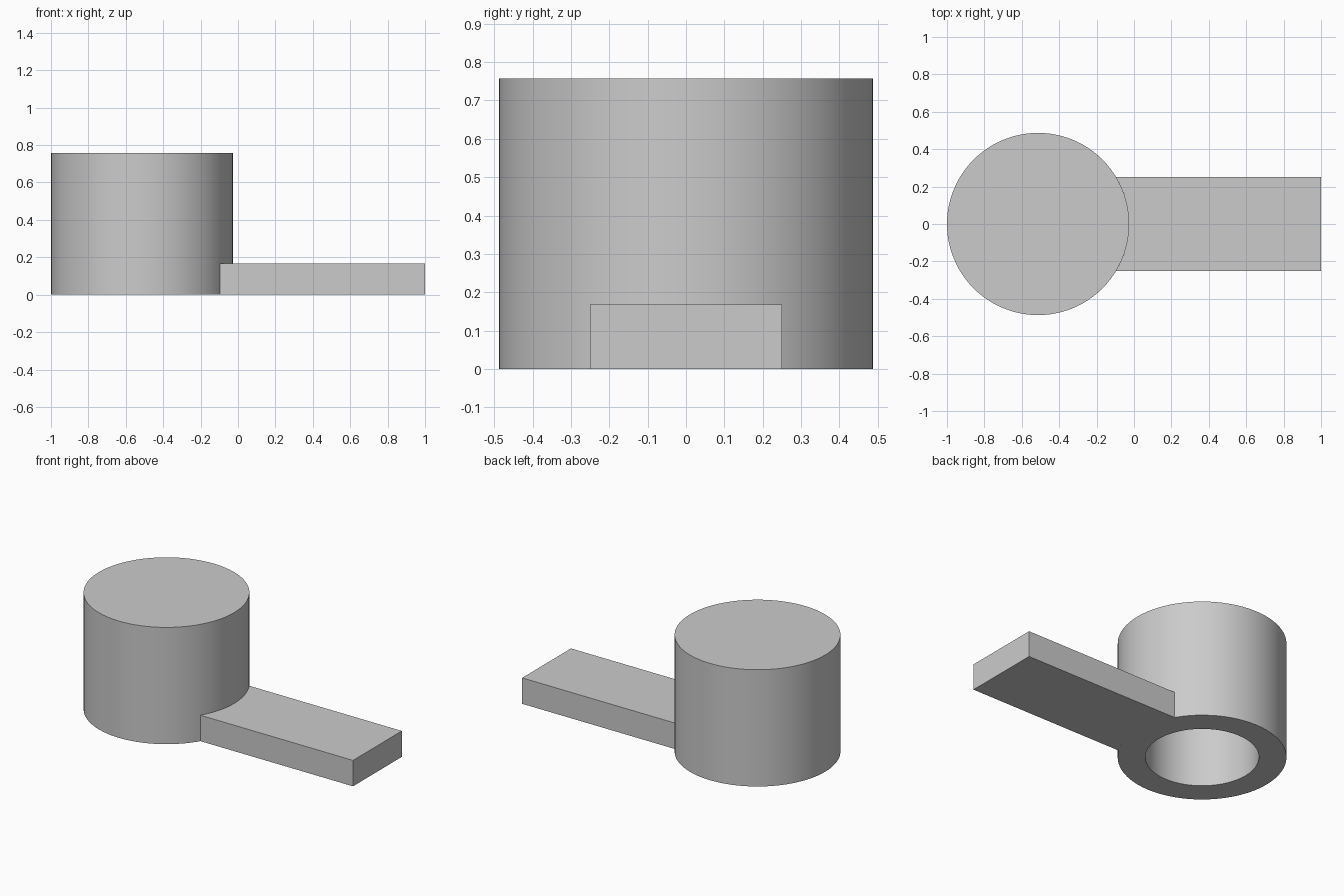
import bpy, bmesh
from math import sin, cos, asin, pi, radians

if "Cube" in bpy.data.objects:
    bpy.data.objects.remove(bpy.data.objects["Cube"], do_unlink=True)

CX, R_OUT, R_IN = -0.513, 0.487, 0.328
HEIGHT, DEPTH = 0.757, 0.6
ARM_HALF, ARM_TOP = 0.25, 0.168
SEGMENTS = 96

grey = bpy.data.materials.new("plain grey")
grey.use_nodes = True
colour = (0.6, 0.6, 0.6, 1)
grey.diffuse_color = colour
grey.node_tree.nodes["Principled BSDF"].inputs["Base Color"].default_value = colour


def finish(name, bm):
    bmesh.ops.recalc_face_normals(bm, faces=bm.faces)
    mesh = bpy.data.meshes.new(name)
    bm.to_mesh(mesh)
    bm.free()
    mesh.materials.append(grey)
    obj = bpy.data.objects.new(name, mesh)
    bpy.context.collection.objects.link(obj)
    bpy.ops.object.select_all(action="DESELECT")
    obj.select_set(True)
    bpy.context.view_layer.objects.active = obj
    bpy.ops.object.shade_smooth_by_angle(angle=radians(30))
    return obj


# Cylindrical body with a blind hole from below: rings joined from outside in
bm = bmesh.new()
profile = [(R_OUT, HEIGHT), (R_OUT, 0), (R_IN, 0), (R_IN, DEPTH)]
rings = []
for r, z in profile:
    angles = [2 * pi * i / SEGMENTS for i in range(SEGMENTS)]
    rings.append([bm.verts.new((CX + r * cos(a), r * sin(a), z)) for a in angles])
for a, b in zip(rings, rings[1:]):
    for i in range(SEGMENTS):
        j = (i + 1) % SEGMENTS
        bm.faces.new((a[i], a[j], b[j], b[i]))
bm.faces.new(rings[0])
bm.faces.new(rings[-1])
finish("hollow_body", bm)

# Flat arm whose inner end follows the curve of the body
bm = bmesh.new()
half_angle = asin(ARM_HALF / R_OUT)
steps = 16
outline = [(1, -ARM_HALF), (1, ARM_HALF)]
for i in range(steps + 1):
    a = half_angle * (1 - 2 * i / steps)
    outline.append((CX + R_OUT * cos(a), R_OUT * sin(a)))
base = bm.faces.new([bm.verts.new((x, y, 0)) for x, y in outline])
top = bmesh.ops.extrude_face_region(bm, geom=[base], use_keep_orig=True)
moved = [v for v in top["geom"] if isinstance(v, bmesh.types.BMVert)]
bmesh.ops.translate(bm, verts=moved, vec=(0, 0, ARM_TOP))
finish("flat_arm", bm)
